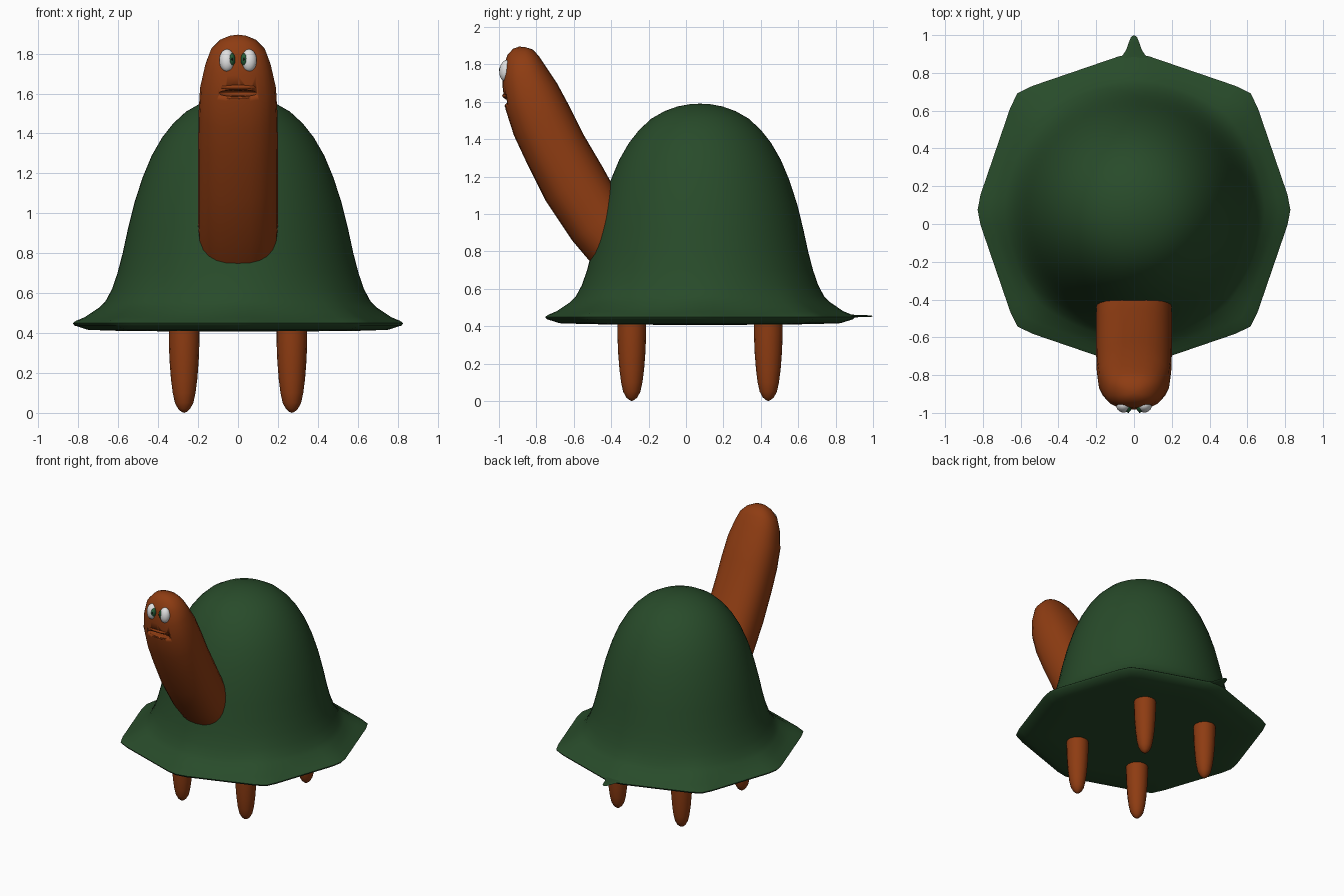
import bpy, bmesh, math
from mathutils import Vector

if "Cube" in bpy.data.objects:
    bpy.data.objects.remove(bpy.data.objects["Cube"])


def material(name, rgb):
    m = bpy.data.materials.new(name)
    m.diffuse_color = (*rgb, 1)
    m.use_nodes = True
    m.node_tree.nodes["Principled BSDF"].inputs["Base Color"].default_value = m.diffuse_color
    return m


GREEN = material("shell green", (0.021, 0.070, 0.023))
BROWN = material("skin brown", (0.270, 0.045, 0.006))
WHITE = material("eye white", (0.75, 0.75, 0.75))
IRIS = material("iris green", (0.02, 0.11, 0.04))
BLACK = material("pupil black", (0.01, 0.01, 0.01))


def finish(obj, mat, angle=50):
    obj.data.materials.clear()
    obj.data.materials.append(mat)
    bpy.ops.object.select_all(action='DESELECT')
    obj.select_set(True)
    bpy.context.view_layer.objects.active = obj
    bpy.ops.object.shade_smooth_by_angle(angle=math.radians(angle))
    return obj


def loft(name, rings, mat, tip=None, base=None, angle=50):
    """Skin rings of equal point count; close each end with a point or an n-gon."""
    bm = bmesh.new()
    loops = [[bm.verts.new(p) for p in r] for r in rings]
    n = len(loops[0])
    for a, b in zip(loops, loops[1:]):
        for i in range(n):
            j = (i + 1) % n
            bm.faces.new((a[i], a[j], b[j], b[i]))
    for loop, point in ((loops[0], base), (loops[-1], tip)):
        if point is None:
            bm.faces.new(loop)
        else:
            v = bm.verts.new(point)
            for i in range(n):
                bm.faces.new((loop[i], loop[(i + 1) % n], v))
    bmesh.ops.recalc_face_normals(bm, faces=bm.faces)
    mesh = bpy.data.meshes.new(name)
    bm.to_mesh(mesh)
    bm.free()
    obj = bpy.data.objects.new(name, mesh)
    bpy.context.collection.objects.link(obj)
    return finish(obj, mat, angle)


def ellipsoid(name, loc, size, mat, tilt=0.0):
    bpy.ops.mesh.primitive_uv_sphere_add(segments=20, ring_count=12, location=loc,
                                         rotation=(tilt, 0, 0))
    obj = bpy.context.object
    obj.name = name
    obj.scale = size
    return finish(obj, mat)


# Shell: round dome that flares into an eight-cornered brim
CY, N = 0.075, 64


def brim_radius(a):
    t = a / (math.pi / 4)
    k = int(t)
    f = t - k
    r0, r1 = (0.84, 0.885) if k % 2 == 0 else (0.885, 0.84)
    # straight edge between the two corners, corners slightly rounded
    p = Vector((r0, 0))
    q = Vector((math.cos(math.pi / 4), math.sin(math.pi / 4))) * r1
    th = f * math.pi / 4
    d = Vector((math.cos(th), math.sin(th)))
    e = q - p
    r = (p.x * e.y - p.y * e.x) / (d.x * e.y - d.y * e.x)
    return r - 0.012 * max(0, 1 - min(f, 1 - f) * 8)


# height, radius, blend towards the brim outline
shell_profile = [
    (0.408, 0.30, 0.3), (0.411, 0.60, 0.8), (0.416, 0.76, 1), (0.438, 0.83, 1),
    (0.450, 0.838, 1), (0.462, 0.82, 1), (0.48, 0.775, 0.9), (0.505, 0.735, 0.6),
    (0.53, 0.695, 0.35), (0.56, 0.665, 0.15), (0.62, 0.632, 0.05), (0.70, 0.604, 0),
    (0.80, 0.578, 0), (0.92, 0.552, 0), (1.05, 0.520, 0), (1.18, 0.478, 0),
    (1.29, 0.432, 0), (1.38, 0.380, 0), (1.45, 0.325, 0), (1.51, 0.260, 0),
    (1.55, 0.190, 0), (1.575, 0.120, 0), (1.587, 0.055, 0)]
shell_rings = []
for z, r, w in shell_profile:
    ring = []
    for i in range(N):
        a = 2 * math.pi * i / N
        rad = r * (1 - w) + w * r * brim_radius(a) / 0.838
        ring.append((rad * math.cos(a), CY + rad * math.sin(a), z))
    shell_rings.append(ring)
loft("shell", shell_rings, GREEN, tip=(0, CY, 1.59), base=(0, CY, 0.407))

# Tail: thin point growing from the back of the brim
tail_rings = []
for y, w, h in [(0.80, 0.19, 0.012), (0.86, 0.105, 0.010), (0.885, 0.066, 0.008),
                (0.92, 0.042, 0.006), (0.96, 0.028, 0.005), (0.99, 0.016, 0.004)]:
    tail_rings.append([(w * math.cos(k * math.pi / 6), y, 0.454 + h * math.sin(k * math.pi / 6))
                       for k in range(12)])
loft("tail", tail_rings, GREEN, tip=(0, 1.0, 0.454))

# Neck and head: rings spanned by front point, back point (y, z) and half width
neck_spans = [
    ((-.33, .55), (-.10, .80), .18), ((-.50, .73), (-.22, .95), .195),
    ((-.61, .86), (-.33, 1.04), .2), ((-.75, 1.07), (-.445, 1.25), .2),
    ((-.85, 1.27), (-.545, 1.42), .2), ((-.92, 1.42), (-.62, 1.57), .198),
    ((-.965, 1.56), (-.69, 1.70), .19), ((-.982, 1.69), (-.75, 1.79), .165),
    ((-.975, 1.79), (-.787, 1.845), .137), ((-.955, 1.85), (-.82, 1.88), .092),
    ((-.925, 1.883), (-.86, 1.892), .045)]
neck_rings = []
for front, back, w in neck_spans:
    f, b = Vector(front), Vector(back)
    c, h = (f + b) / 2, (b - f) / 2
    ring = []
    for k in range(24):
        ca, sa = math.cos(k * math.pi / 12), math.sin(k * math.pi / 12)
        x = math.copysign(abs(ca) ** 0.85, ca) * w
        p = c + h * math.copysign(abs(sa) ** 0.85, sa)
        ring.append((x, p.x, p.y))
    neck_rings.append(ring)
neck = loft("neck_and_head", neck_rings, BROWN, tip=(0, -.892, 1.895))

# Mouth slot cut into the head, with an upper and a lower lip
cutter = ellipsoid("mouth_cutter", (0, -0.97, 1.602), (0.10, 0.06, 0.017), BROWN)
cutter.hide_render = True
cutter.hide_set(True)
cut = neck.modifiers.new("mouth", 'BOOLEAN')
cut.operation = 'DIFFERENCE'
cut.object = cutter
cut.solver = 'EXACT'
ellipsoid("upper_lip", (0, -0.938, 1.632), (0.105, 0.045, 0.019), BROWN)
ellipsoid("lower_lip", (0, -0.932, 1.578), (0.105, 0.038, 0.013), BROWN)

# Eyes looking inwards
for side, s in (("left", -1), ("right", 1)):
    ellipsoid(side + "_eye", (s * 0.055, -0.962, 1.766), (0.039, 0.036, 0.057), WHITE, -0.1)
    ellipsoid(side + "_iris", (s * 0.033, -0.968, 1.770), (0.020, 0.030, 0.034), IRIS, -0.1)
    ellipsoid(side + "_pupil", (s * 0.030, -0.971, 1.770), (0.010, 0.0295, 0.018), BLACK, -0.1)

# Legs: tapered pegs with rounded feet
leg_profile = [(0.45, 0.077), (0.36, 0.077), (0.26, 0.073), (0.17, 0.066),
               (0.10, 0.057), (0.05, 0.046), (0.02, 0.030), (0.006, 0.014)]
for end, y in (("front", -0.29), ("back", 0.44)):
    for side, x in (("left", -0.27), ("right", 0.27)):
        rings = [[(x + r * math.cos(k * math.pi / 8), y + r * math.sin(k * math.pi / 8), z)
                  for k in range(16)] for z, r in leg_profile]
        loft(f"{end}_{side}_leg", rings, BROWN, tip=(x, y, 0))
